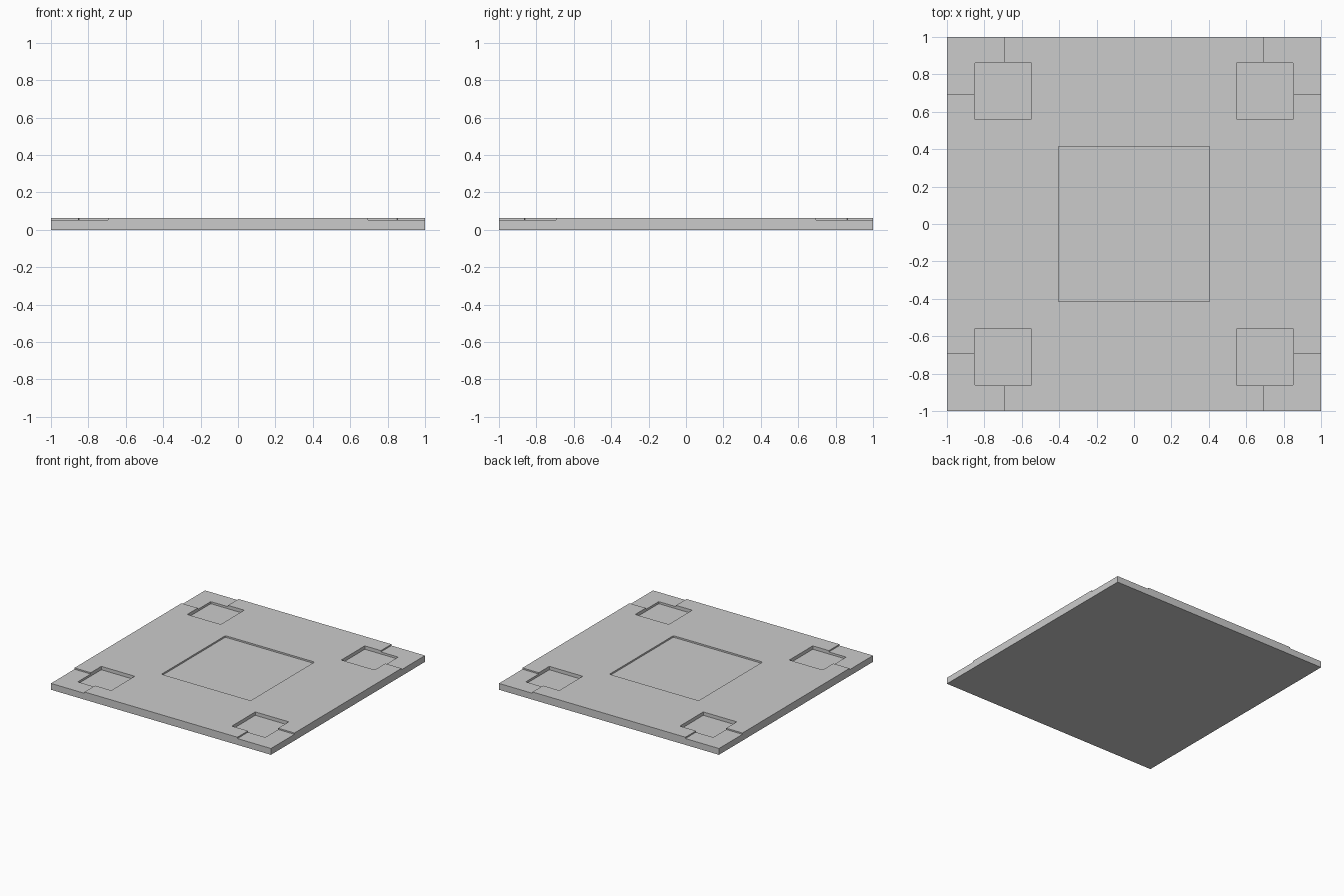
import bpy, bmesh

if "Cube" in bpy.data.objects:
    bpy.data.objects.remove(bpy.data.objects["Cube"])

TOP = 0.063


def box(name, x0, x1, y0, y1, z0, z1, corner=0.0):
    """Axis-aligned block, optionally with slightly rounded vertical edges."""
    bm = bmesh.new()
    bmesh.ops.create_cube(bm, size=1)
    for v in bm.verts:
        v.co = ((x0 + x1) / 2 + v.co.x * (x1 - x0),
                (y0 + y1) / 2 + v.co.y * (y1 - y0),
                (z0 + z1) / 2 + v.co.z * (z1 - z0))
    if corner:
        upright = [e for e in bm.edges
                   if abs(e.verts[0].co.z - e.verts[1].co.z) > 1e-4]
        bmesh.ops.bevel(bm, geom=upright, offset=corner, segments=2,
                        profile=0.5, affect='EDGES')
    bmesh.ops.recalc_face_normals(bm, faces=bm.faces)
    mesh = bpy.data.meshes.new(name)
    bm.to_mesh(mesh)
    bm.free()
    obj = bpy.data.objects.new(name, mesh)
    bpy.context.collection.objects.link(obj)
    return obj


def cut(target, cutter):
    cutter.hide_render = True
    mod = target.modifiers.new("cut", 'BOOLEAN')
    mod.operation = 'DIFFERENCE'
    mod.solver = 'EXACT'
    mod.object = cutter
    bpy.context.view_layer.objects.active = target
    bpy.ops.object.modifier_apply(modifier=mod.name)
    bpy.data.objects.remove(cutter)


# Square base plate
plate = box("floor_plate", -1, 1, -1, 1, 0, TOP)

# Shallow central recess
cut(plate, box("centre_cutter", -0.405, 0.405, -0.415, 0.415, 0.05, 0.2, 0.006))

# Lowered corners, each with a deeper square pocket
for sx in (-1, 1):
    for sy in (-1, 1):
        xs, ys = sorted((sx * 0.695, sx * 1.1)), sorted((sy * 0.695, sy * 1.1))
        cut(plate, box("corner_cutter", *xs, *ys, 0.052, 0.2))
        xs, ys = sorted((sx * 0.548, sx * 0.852)), sorted((sy * 0.558, sy * 0.863))
        cut(plate, box("pocket_cutter", *xs, *ys, 0.035, 0.2, 0.006))
